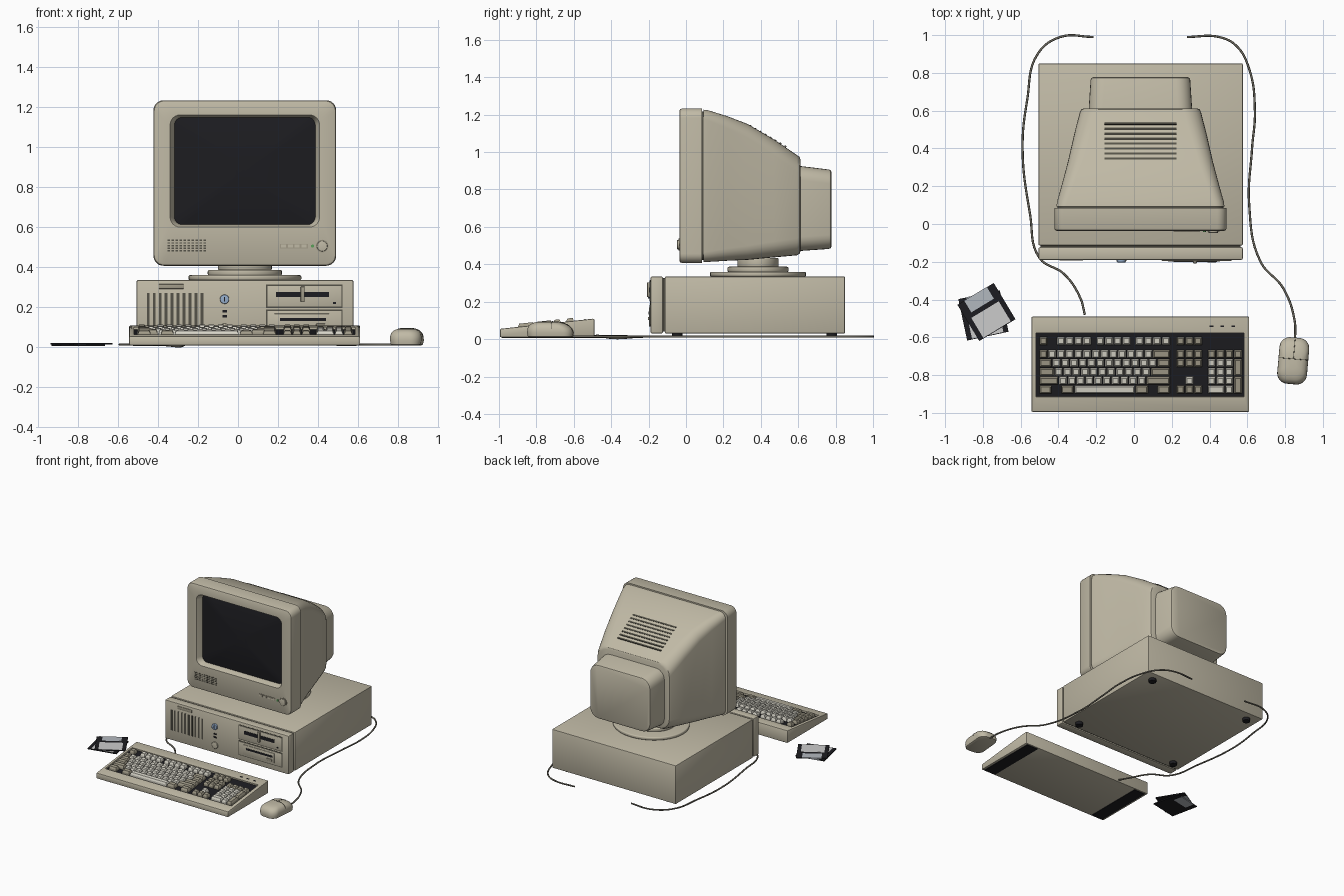
import bpy, bmesh
from math import sin, cos, pi, atan, radians
from mathutils import Matrix, Vector

if "Cube" in bpy.data.objects:
    bpy.data.objects.remove(bpy.data.objects["Cube"])

def mat(name, r, g, b):
    m = bpy.data.materials.new(name)
    m.diffuse_color = (r, g, b, 1)
    m.use_nodes = True
    m.node_tree.nodes["Principled BSDF"].inputs["Base Color"].default_value = m.diffuse_color
    return m

BEIGE = mat("beige", .53, .49, .38)
TAN = mat("tan", .36, .33, .25)
LIGHT = mat("light_key", .68, .66, .58)
DARK = mat("dark", .012, .012, .015)
GROOVE = mat("groove", .09, .085, .065)
CABLE = mat("cable_grey", .16, .15, .12)
METAL = mat("metal", .45, .48, .52)
WHITE = mat("label_white", .8, .8, .82)
BLUE = mat("lock_blue", .3, .42, .6)
GREEN = mat("led_green", .1, .35, .1)
CX = 0.034                      # shared centre line of case, monitor, keyboard

def finish(bm, name, m, smooth=True):
    bmesh.ops.recalc_face_normals(bm, faces=bm.faces[:])
    me = bpy.data.meshes.new(name)
    bm.to_mesh(me)
    bm.free()
    me.materials.append(m)
    ob = bpy.data.objects.new(name, me)
    bpy.context.collection.objects.link(ob)
    if smooth:
        bpy.ops.object.select_all(action='DESELECT')
        ob.select_set(True)
        bpy.context.view_layer.objects.active = ob
        bpy.ops.object.shade_smooth_by_angle(angle=radians(32))
    return ob

def add_box(bm, x, y, z, mx=None):
    """Add a box given three (low, high) ranges."""
    c = Vector([(a + b) / 2 for a, b in (x, y, z)])
    s = Matrix.Diagonal([b - a for a, b in (x, y, z)] + [1])
    bmesh.ops.create_cube(bm, size=1, matrix=(mx or Matrix()) @ Matrix.Translation(c) @ s)

def box(name, x, y, z, m=BEIGE, bevel=0, mx=None, seg=2):
    bm = bmesh.new()
    add_box(bm, x, y, z, mx)
    if bevel:
        bmesh.ops.bevel(bm, geom=bm.edges[:], offset=bevel, segments=seg, profile=.5, affect='EDGES')
    return finish(bm, name, m, bool(bevel))

def boxes(name, items, m, mx=None):
    bm = bmesh.new()
    for it in items:
        add_box(bm, *it, mx)
    return finish(bm, name, m, False)

def loft(name, secs, m=BEIGE, axis='Y', mx=None, n=6, cap=(True, True)):
    """Skin rounded rectangles: each section is (level, u0, u1, v0, v1, radius)."""
    bm, loops = bmesh.new(), []
    for lv, u0, u1, v0, v1, r in secs:
        loop = []
        for k, (u, v) in enumerate(((u1 - r, v1 - r), (u0 + r, v1 - r), (u0 + r, v0 + r), (u1 - r, v0 + r))):
            for i in range(n + 1):
                a = (k + i / n) * pi / 2
                p, q = u + r * cos(a), v + r * sin(a)
                co = Vector((p, lv, q) if axis == 'Y' else (p, q, lv))
                loop.append(bm.verts.new(mx @ co if mx else co))
        loops.append(loop)
    for a, b in zip(loops, loops[1:]):
        for i in range(len(a)):
            j = (i + 1) % len(a)
            bm.faces.new((a[i], a[j], b[j], b[i]))
    for use, lp in zip(cap, (loops[0], loops[-1])):
        if use:
            bm.faces.new(lp)
    return finish(bm, name, m)

def disc(name, c, rx, ry, h, m=BEIGE, axis='Z', bevel=0, seg=40):
    bm = bmesh.new()
    rot = Matrix.Rotation(pi / 2, 4, 'X') if axis == 'Y' else Matrix()
    bmesh.ops.create_cone(bm, cap_ends=True, segments=seg, radius1=1, radius2=1, depth=h,
                          matrix=Matrix.Translation(c) @ rot @ Matrix.Diagonal((rx, ry, 1, 1)))
    if bevel:
        rim = [e for f in bm.faces if len(f.verts) > 4 for e in f.edges]
        bmesh.ops.bevel(bm, geom=rim, offset=bevel, segments=3, profile=.5, affect='EDGES')
    return finish(bm, name, m)

def tube(name, pts, r, m):
    cu = bpy.data.curves.new(name, 'CURVE')
    cu.dimensions, cu.bevel_depth, cu.bevel_resolution, cu.use_fill_caps = '3D', r, 2, True
    sp = cu.splines.new('BEZIER')
    sp.bezier_points.add(len(pts) - 1)
    for bp, p in zip(sp.bezier_points, pts):
        bp.co, bp.handle_left_type, bp.handle_right_type = p, 'AUTO', 'AUTO'
    cu.resolution_u = 8
    cu.materials.append(m)
    ob = bpy.data.objects.new(name, cu)
    bpy.context.collection.objects.link(ob)

def rect(y, hw, z0, z1, r):     # section centred on CX
    return (y, CX - hw, CX + hw, z0, z1, r)

# --- System case ---
box("case_body", (-.506, .576), (-.113, .85), (.03, .335), BEIGE, .006)
box("case_gap", (-.495, .565), (-.14, -.1), (.04, .326), GROOVE)
box("case_front", (-.506, .576), (-.19, -.123), (.03, .335), BEIGE, .008)
for i, (x, y) in enumerate((x, y) for x in (-.41, .48) for y in (-.047, .78)):
    disc(f"case_foot_{i}", (x, y, .021), .028, .028, .026, DARK, seg=20)
boxes("case_vents", [((-.455 + i * .0298, -.441 + i * .0298), (-.1915, -.18), (.11, .272)) for i in range(10)], GROOVE)
box("case_badge_plate", (-.395, -.27), (-.194, -.18), (.292, .315), TAN, .002)
disc("key_lock", (-.067, -.194, .24), .023, .023, .018, BLUE, 'Y', .003, 24)
box("key_slot", (-.07, -.064), (-.2045, -.2), (.228, .252), DARK)
boxes("case_leds", [((-.078, -.056), (-.193, -.18), (z, z + .011)) for z in (.175, .15)], DARK)
disc("power_button", (-.067, -.192, .093), .026, .026, .014, BEIGE, 'Y', .003, 28)

# --- Disk drives ---
for nm, z0, z1 in (("upper", .2, .31), ("lower", .075, .185)):
    box(nm + "_drive_recess", (.14, .522), (-.1912, -.18), (z0 - .003, z1 + .003), GROOVE)
    box(nm + "_drive_face", (.146, .516), (-.195, -.18), (z0 + .003, z1 - .003), BEIGE, .002)
box("upper_drive_slot", (.19, .455), (-.197, -.18), (.25, .277), DARK)
box("drive_lever", (.313, .333), (-.208, -.18), (.225, .303), TAN, .003)
box("upper_drive_led", (.475, .49), (-.197, -.18), (.217, .226), DARK)
box("lower_drive_panel", (.18, .455), (-.199, -.18), (.092, .168), BEIGE, .002)
box("lower_drive_slot", (.21, .44), (-.201, -.18), (.132, .147), DARK)
box("eject_button", (.39, .435), (-.204, -.18), (.102, .118), TAN, .002)

# --- Swivel stand ---
for nm, rx, ry, z0, z1 in (("base", .282, .257, .335, .36), ("middle", .185, .163, .358, .387), ("neck", .135, .11, .385, .435)):
    disc("stand_" + nm, (CX, .385, (z0 + z1) / 2), rx, ry, z1 - z0, BEIGE, 'Z', .008)

# --- Monitor ---
loft("monitor_bezel", [
    rect(.085, .456, .407, 1.233, .05), rect(-.022, .456, .407, 1.233, .05),
    rect(-.032, .452, .411, 1.229, .048), rect(-.036, .444, .419, 1.221, .044),
    rect(-.036, .373, .6, 1.16, .05), rect(-.03, .369, .604, 1.156, .048), rect(.012, .352, .612, 1.148, .04)], cap=(True, False))
loft("screen_glass", [rect(.018 - .028 * (1 - t * t), .36 * t, .88 - .275 * t, .88 + .275 * t, .045 * t)
                      for t in (1, .85, .7, .5, .3, .1)], DARK)
loft("monitor_seam", [rect(.08, .44, .423, 1.217, .05), rect(.1, .44, .423, 1.217, .05)], GROOVE)
loft("monitor_shell", [
    rect(.093, .445, .413, 1.227, .05), rect(.12, .441, .413, 1.223, .055), rect(.22, .413, .419, 1.192, .065),
    rect(.33, .384, .424, 1.15, .075), rect(.47, .352, .437, 1.068, .085), rect(.592, .321, .448, .985, .09),
    rect(.607, .313, .456, .974, .09), rect(.612, .3, .468, .96, .085)])
loft("monitor_rear_box", [
    rect(.59, .275, .47, .928, .075), rect(.762, .264, .482, .907, .075),
    rect(.773, .26, .486, .903, .072), rect(.777, .252, .494, .895, .065)])
slope = Matrix.Translation((CX, .33, 1.15)) @ Matrix.Rotation(-atan(.082 / .14), 4, 'X')
boxes("monitor_top_vents", [((-.19, .19), (.012 + i * .031, .023 + i * .031), (-.012, .003)) for i in range(8)], GROOVE, slope)
boxes("speaker_grille", [((-.353 + i * .02, -.339 + i * .02), (-.0375, -.03), (.478 + j * .013, .485 + j * .013))
                         for i in range(10) for j in range(5)], GROOVE)
box("control_strip", (.21, .35), (-.0385, -.03), (.494, .516), TAN)
boxes("control_buttons", [((.215 + i * .034, .24 + i * .034), (-.042, -.03), (.498, .512)) for i in range(4)], BEIGE)
disc("monitor_led", (.372, -.037, .505), .008, .008, .01, GREEN, 'Y', 0, 16)
disc("monitor_power_ring", (.42, -.037, .505), .032, .032, .006, TAN, 'Y', 0, 28)
disc("monitor_power_button", (.42, -.04, .505), .026, .026, .014, BEIGE, 'Y', .003, 28)

# --- Keyboard body with sunken key well ---
bm = bmesh.new()
prof = [(-.995, .01), (-.995, .055), (-.49, .11), (-.49, .01)]
ends = [[bm.verts.new((x, y, z)) for y, z in prof] for x in (-.543, .61)]
bm.faces.new(ends[0])
bm.faces.new(ends[1])
for i in range(4):
    j = (i + 1) % 4
    bm.faces.new((ends[0][i], ends[0][j], ends[1][j], ends[1][i]))
bmesh.ops.bevel(bm, geom=bm.edges[:], offset=.007, segments=2, profile=.5, affect='EDGES')
keyboard = finish(bm, "keyboard_body", BEIGE)
TILT = atan(.055 / .505)
def deck(x, y):                 # frame lying on the sloped deck
    return Matrix.Translation((x, y, .055 + (y + .995) * .055 / .505)) @ Matrix.Rotation(TILT, 4, 'X')
mid = deck(0, -.746)
cutter = box("key_well_cutter", (-.52, .583), (-.17, .17), (-.022, .05), DARK, mx=mid)
cutter.hide_render = True
cutter.hide_viewport = True
bo = keyboard.modifiers.new("well", 'BOOLEAN')
bo.object, bo.solver = cutter, 'EXACT'
box("key_well_floor", (-.52, .583), (-.17, .17), (-.023, -.012), DARK, mx=mid)
boxes("keyboard_feet", [((x, x + .1), (-.985, -.5), (.007, .012)) for x in (-.525, .492)], DARK)
boxes("keyboard_leds", [((x - .01, x + .01), (-.004, .004), (-.004, .002)) for x in (.41, .467, .525)], DARK, deck(0, -.542))

# --- Keys: (start, width, count, light?, rows tall) in key units ---
U, P, X0 = .0463, .0473, -.503
ROWY = [-.62, -.69, -.737, -.784, -.831, -.878]
N, K = 15.7, 19.25
rows = [
    [(0, 1, 1, 0), (2, 1, 4, 1), (6.5, 1, 4, 1), (11, 1, 4, 1), (N, 1, 3, 0)],
    [(0, 1, 1, 0), (1, 1, 12, 1), (13, 2, 1, 0), (N, 1, 3, 0), (K, 1, 4, 0)],
    [(0, 1.5, 1, 0), (1.5, 1, 12, 1), (13.5, 1.5, 1, 0), (N, 1, 3, 0), (K, 1, 3, 1), (K + 3, 1, 1, 0, 2)],
    [(0, 1.75, 1, 0), (1.75, 1, 11, 1), (12.75, 2.25, 1, 0), (K, 1, 3, 1)],
    [(0, 2.25, 1, 0), (2.25, 1, 10, 1), (12.25, 2.75, 1, 0), (N + 1, 1, 1, 1), (K, 1, 3, 1), (K + 3, 1, 1, 0, 2)],
    [(0, 1.5, 1, 0), (2.5, 1.5, 1, 0), (4, 7, 1, 1), (11, 1.5, 1, 0), (13.5, 1.5, 1, 0), (N, 1, 3, 0), (K, 2, 1, 1), (K + 2, 1, 1, 1)]]
sets = [bmesh.new(), bmesh.new()]
for y, row in zip(ROWY, rows):
    for st, w, cnt, light, *tall in row:
        h = tall[0] if tall else 1
        for i in range(cnt):
            bm = sets[light]
            mx = deck(X0 + (st + i * w + w / 2) * U, y - (h - 1) * P / 2)
            hw, hh = w * U / 2 - .002, h * P / 2 - .002
            rings = [[bm.verts.new(mx @ Vector((sx * (hw - d), sy * (hh - d) + o, z))) for sx, sy in ((-1, -1), (1, -1), (1, 1), (-1, 1))]
                     for d, o, z in ((0, 0, -.014), (.002, 0, .003), (.008, .002, .016))]
            for a, b in zip(rings, rings[1:]):
                for k in range(4):
                    bm.faces.new((a[k], a[k - 1], b[k - 1], b[k]))
            bm.faces.new(rings[-1])
            bm.faces.new(rings[0])
finish(sets[0], "modifier_keys", TAN, False)
finish(sets[1], "letter_keys", LIGHT, False)

# --- Mouse ---
mm = Matrix.Translation((.843, -.724, 0)) @ Matrix.Rotation(radians(-5), 4, 'Z')
loft("mouse_body", [(z, -w, w, -l, l - f, r) for z, w, l, f, r in (
    (.01, .066, .112, 0, .045), (.014, .074, .12, 0, .05), (.035, .079, .124, .001, .055), (.055, .078, .122, .006, .055),
    (.072, .073, .115, .016, .055), (.084, .062, .1, .025, .05), (.091, .045, .078, .03, .04), (.094, .02, .045, .02, .018))],
    BEIGE, 'Z', mm, 8)
tube("mouse_button_seam", [mm @ Vector(p) for p in ((-.078, .01, .055), (-.073, .01, .072), (-.045, .01, .091), (0, .01, .094),
     (.045, .01, .091), (.073, .01, .072), (.078, .01, .055))], .0015, GROOVE)
tube("mouse_centre_seam", [mm @ Vector(p) for p in ((0, .01, .094), (0, .048, .091), (0, .075, .084), (0, .099, .072), (0, .116, .055))], .0015, GROOVE)

# --- Cables ---
tube("mouse_cable", [(x, y, .014) for x, y in ((.853, -.61), (.85, -.51), (.79, -.34), (.67, -.2), (.61, .1), (.625, .4), (.64, .6),
     (.61, .82), (.54, .945), (.45, .99), (.28, .99))], .006, CABLE)
tube("keyboard_cable", [(x, y, z) for x, y, z in ((-.26, -.48, .02), (-.285, -.39, .006), (-.37, -.265, .012), (-.5, -.18, .014),
     (-.55, .05, .014), (-.59, .4, .014), (-.565, .66, .014), (-.51, .9, .014), (-.39, .99, .014), (-.215, .99, .014))], .006, CABLE)

# --- Floppy disks ---
for nm, x, y, z, a in (("lower", -.797, -.484, .006, 12), ("upper", -.781, -.466, .014, 31)):
    mx = Matrix.Translation((x, y, z)) @ Matrix.Rotation(radians(a), 4, 'Z')
    box(nm + "_disk", (-.112, .112), (-.112, .112), (0, .007), DARK, mx=mx)
    box(nm + "_disk_shutter", (-.07, .07), (.04, .113), (-.0003, .0078), METAL, mx=mx)
    box(nm + "_disk_label", (-.085, .085), (-.108, .015), (.003, .0076), WHITE, mx=mx)
